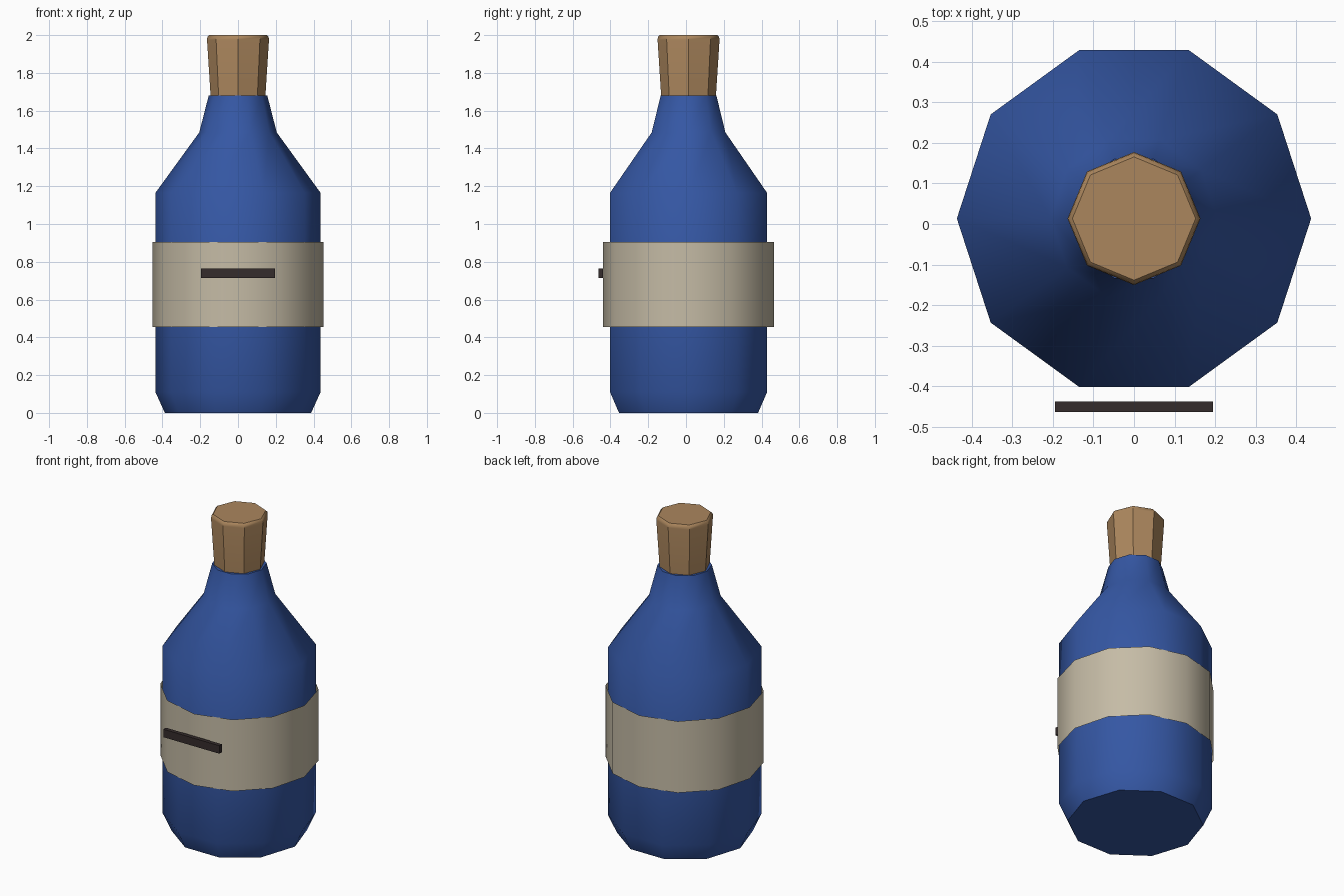
import bpy, bmesh, math

cube = bpy.data.objects.get("Cube")
if cube:
    bpy.data.objects.remove(cube, do_unlink=True)

CENTER_Y = 0.0135


def material(name, rgb):
    mat = bpy.data.materials.new(name)
    mat.use_nodes = True
    color = (*rgb, 1.0)
    mat.diffuse_color = color
    mat.node_tree.nodes["Principled BSDF"].inputs["Base Color"].default_value = color
    return mat


def lathe(name, profile, sides, mat, caps=True, smooth=50):
    """Stack rings of (radius, height) and join them with quads."""
    bm = bmesh.new()
    rings = []
    for radius, z in profile:
        angles = [math.tau * i / sides for i in range(sides)]
        rings.append([bm.verts.new((radius * math.cos(a), radius * math.sin(a), z))
                      for a in angles])
    for low, high in zip(rings, rings[1:]):
        for i in range(sides):
            j = (i + 1) % sides
            bm.faces.new((low[i], low[j], high[j], high[i]))
    if caps:
        bm.faces.new(rings[0][::-1])
        bm.faces.new(rings[-1])
    return finish(name, bm, mat, (0, CENTER_Y, 0), smooth)


def finish(name, bm, mat, location, smooth=None):
    mesh = bpy.data.meshes.new(name)
    bm.to_mesh(mesh)
    bm.free()
    mesh.materials.append(mat)
    obj = bpy.data.objects.new(name, mesh)
    obj.location = location
    bpy.context.collection.objects.link(obj)
    if smooth:
        bpy.ops.object.select_all(action="DESELECT")
        obj.select_set(True)
        bpy.context.view_layer.objects.active = obj
        bpy.ops.object.shade_smooth_by_angle(angle=math.radians(smooth))
    return obj


blue = material("blue_glass", (0.035, 0.095, 0.37))
cream = material("cream_paper", (0.56, 0.50, 0.38))
tan = material("tan_cork", (0.41, 0.24, 0.11))
dark = material("dark_ink", (0.035, 0.025, 0.025))

# Bottle with chamfered foot, sloped shoulder and tapered neck
lathe("bottle_body", [(0.387, 0), (0.437, 0.11), (0.437, 1.165),
                      (0.205, 1.485), (0.155, 1.68)], 10, blue)

# Open paper band around the belly
lathe("paper_label", [(0.4525, 0.455), (0.4525, 0.905)], 12, cream, caps=False)

# Flared stopper with a softened top rim
lathe("cork", [(0.14, 1.6), (0.164, 1.975), (0.162, 1.99), (0.152, 2.0)],
      8, tan, smooth=40)

# Ink bar on the front of the label
bm = bmesh.new()
bmesh.ops.create_cube(bm, size=1)
bmesh.ops.scale(bm, vec=(0.39, 0.025, 0.05), verts=bm.verts)
finish("label_bar", bm, dark, (0, -0.451, 0.74))
